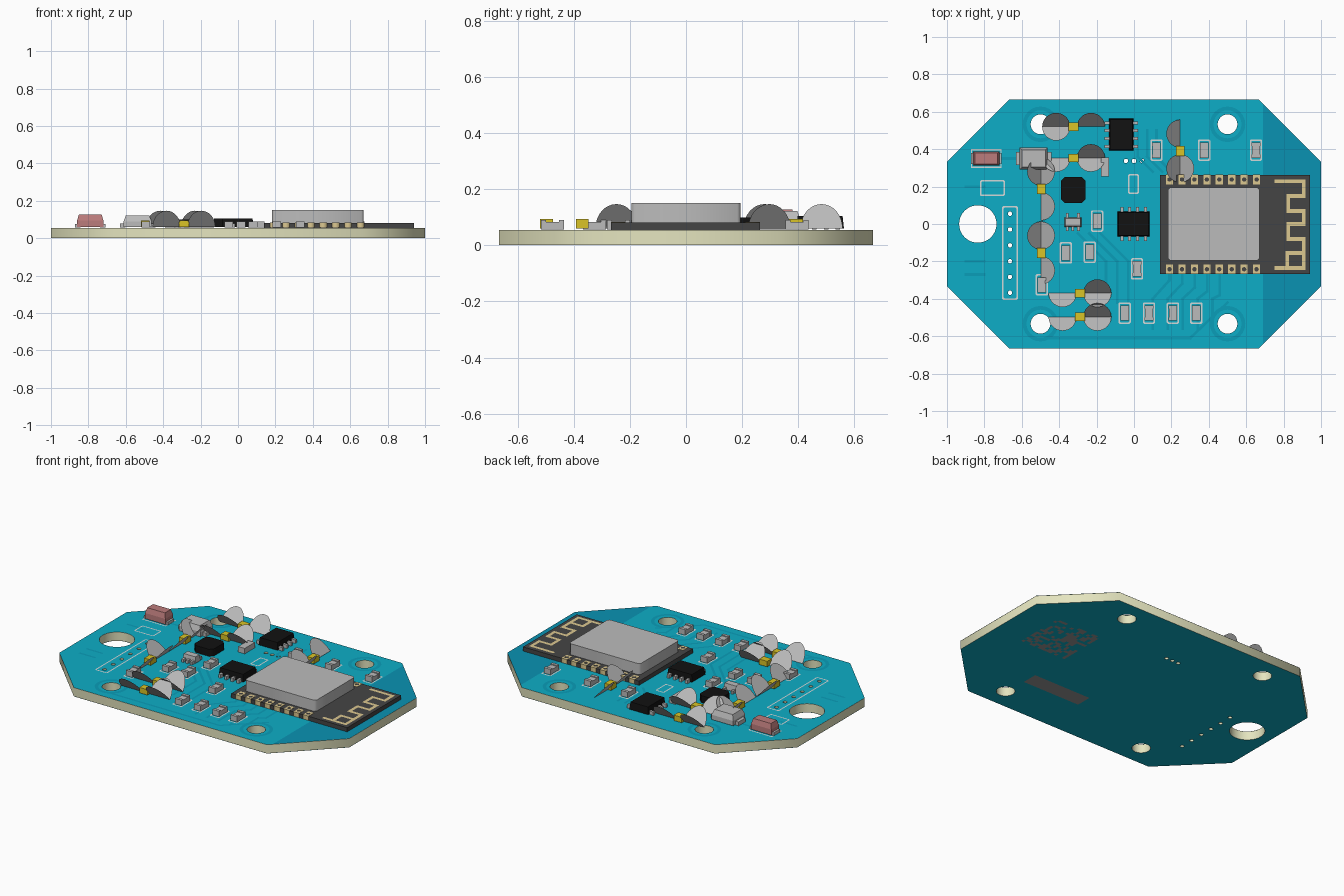
import bpy, bmesh, math, random
from mathutils import Matrix, Vector

if "Cube" in bpy.data.objects:
    bpy.data.objects.remove(bpy.data.objects["Cube"])

random.seed(4)
TOP = 0.0555
MATS = {}
COL = dict(mask=(0.004, 0.42, 0.57), dark=(0.003, 0.29, 0.45), trace=(0.003, 0.34, 0.48),
           core=(0.78, 0.78, 0.52), black=(0.006, 0.006, 0.006), module=(0.06, 0.06, 0.06),
           gold=(0.72, 0.58, 0.28), yellow=(0.7, 0.55, 0.02), pink=(0.5, 0.2, 0.2),
           silk=(0.65, 0.7, 0.7), metal=(0.5, 0.5, 0.5), print=(0.3, 0.3, 0.3))

def paint(ob, col):
    if col:
        if col not in MATS:
            MATS[col] = bpy.data.materials.new(col)
            MATS[col].diffuse_color = (*COL[col], 1)
        ob.data.materials.append(MATS[col])
    return ob

def finish(name, bm, col=None):
    me = bpy.data.meshes.new(name)
    bm.to_mesh(me)
    bm.free()
    ob = bpy.data.objects.new(name, me)
    bpy.context.collection.objects.link(ob)
    return paint(ob, col)

def sheet(name, loops, z0, z1, col=None, up=True):
    """Filled outline with holes, optionally thick."""
    cu = bpy.data.curves.new(name, 'CURVE')
    cu.dimensions, cu.fill_mode, cu.extrude = '2D', 'BOTH', (z1 - z0) / 2
    for lp in loops:
        sp = cu.splines.new('POLY')
        sp.points.add(len(lp) - 1)
        for p, (x, y) in zip(sp.points, lp):
            p.co = (x, y, 0, 1)
        sp.use_cyclic_u = True
    tmp = bpy.data.objects.new(name + "_curve", cu)
    bpy.context.collection.objects.link(tmp)
    dg = bpy.context.evaluated_depsgraph_get()
    me = bpy.data.meshes.new_from_object(tmp.evaluated_get(dg))
    bpy.data.objects.remove(tmp)
    me.materials.clear()
    if z0 == z1 and len(me.polygons) and (me.polygons[0].normal.z > 0) != up:
        me.flip_normals()
    ob = bpy.data.objects.new(name, me)
    ob.location.z = (z0 + z1) / 2
    bpy.context.collection.objects.link(ob)
    return paint(ob, col)

def circle(x, y, r, n=24):
    return [(x + r * math.cos(i * math.tau / n), y + r * math.sin(i * math.tau / n)) for i in range(n)]

def rect(x, y, w, h, c=0):
    a, b = w / 2, h / 2
    if not c:
        return [(x - a, y - b), (x + a, y - b), (x + a, y + b), (x - a, y + b)]
    return [(x - a + c, y - b), (x + a - c, y - b), (x + a, y - b + c), (x + a, y + b - c),
            (x + a - c, y + b), (x - a + c, y + b), (x - a, y + b - c), (x - a, y - b + c)]

def box(bm, x, y, w, h, z0, z1, taper=0.0):
    lo = [bm.verts.new((*p, z0)) for p in rect(x, y, w, h)]
    hi = [bm.verts.new((*p, z1)) for p in rect(x, y, w - taper, h - taper)]
    bm.faces.new(lo[::-1])
    bm.faces.new(hi)
    for i in range(4):
        j = (i + 1) % 4
        bm.faces.new((lo[i], lo[j], hi[j], hi[i]))

def boxes(name, items, col=None):
    bm = bmesh.new()
    for it in items:
        box(bm, *it)
    return finish(name, bm, col)

def strips(name, paths, w, z, col):
    bm = bmesh.new()
    for path in paths:
        for a, b in zip(path, path[1:]):
            a, b = Vector((*a, z)), Vector((*b, z))
            d = (b - a).normalized() * w / 2
            s = Vector((-d.y, d.x, 0))
            bm.faces.new([bm.verts.new(v) for v in (a - d - s, b + d - s, b + d + s, a - d + s)])
    return finish(name, bm, col)

# board: core plus coloured mask on both faces
mounts = [(sx * 0.5, sy * 0.533) for sx in (-1, 1) for sy in (-1, 1)]
pins = [(-0.663, 0.055 - 0.0845 * i) for i in range(6)] + [(-0.043 + 0.043 * i, 0.337) for i in range(3)]
outline = rect(0, 0, 2, 1.332, 0.334)
holes = [circle(x, y, 0.053) for x, y in mounts] + [circle(-0.835, 0, 0.1, 40)]
holes += [circle(x, y, 0.012, 12) for x, y in pins]
sheet("board_core", [outline] + holes, 0.0005, 0.055, "core")
sheet("board_top_mask", [outline] + holes, TOP, TOP, "mask")
sheet("board_bottom_mask", [outline] + holes, 0, 0, "mask", up=False)

# darker copper-free area and mounting rings
z = TOP + 0.0004
sheet("antenna_clear_area", [[(0.69, -0.642), (1, -0.332), (1, 0.332), (0.69, 0.642)]], z, z, "dark")
for i, (x, y) in enumerate(mounts):
    sheet(f"mount_ring_{i}", [circle(x, y, 0.095), circle(x, y, 0.075)], z, z, "trace")

# copper traces
tr = [[(0.19 + 0.067 * i, -0.27), (0.19 + 0.067 * i, -0.3 - 0.02 * i), (0.1 + 0.08 * i, -0.4), (0.1 + 0.08 * i, -0.56)]
      for i in range(5)]
tr += [[(-0.3 + 0.06 * i, -0.05), (-0.15 + 0.06 * i, -0.2), (-0.15 + 0.06 * i, -0.42)] for i in range(3)]
tr += [[(0.02 + 0.05 * i, 0.5), (0.02 + 0.05 * i, 0.36), (0.1 + 0.05 * i, 0.28)] for i in range(3)]
tr += [[(-0.45, -0.61), (0.3, -0.61), (0.5, -0.42)], [(-0.85, 0.35), (-0.6, 0.35)], [(-0.9, 0.2), (-0.8, 0.2)],
       [(-0.9, -0.2), (-0.8, -0.2)], [(-0.9, -0.27), (-0.8, -0.27)]]
strips("copper_traces", tr, 0.014, z, "trace")
strips("bottom_traces", [[(-0.6, 0.1), (-0.3, 0.1), (-0.1, -0.1), (0.0, -0.1)],
                         [(-0.6, -0.15), (-0.2, -0.15), (0.0, 0.05), (0.2, 0.05)]], 0.03, -0.0, "trace").location.z = 0.0002

# underside plain label bar and speckled square
sheet("label_bar", [rect(0.29, -0.335, 0.4, 0.1)], 0.0, 0.0, "print", up=False).location.z = -0.0004
bm = bmesh.new()
for i in range(16):
    for j in range(16):
        if random.random() < 0.5:
            vs = [bm.verts.new((*p, -0.0004)) for p in rect(0.49 + 0.02 * i, -0.03 + 0.02 * j, 0.02, 0.02)]
            bm.faces.new(vs[::-1])
finish("speckled_square", bm, "print")

# radio module with shield, edge pads and meander antenna
boxes("module_board", [(0.54, -0.002, 0.8, 0.53, 0.055, 0.082)], "module")
sheet("module_shield", [rect(0.427, 0, 0.49, 0.39, 0.012)], 0.082, 0.151, "metal")
loops = []
for i in range(8):
    for s in (-1, 1):
        x, y = 0.19 + 0.0665 * i, s * 0.24 - 0.002
        loops += [rect(x, y, 0.038, 0.052), circle(x, y, 0.012, 10)]
sheet("module_pads", loops, 0.056, 0.0835, "gold")
strips("antenna", [[(0.76, 0.228), (0.907, 0.228), (0.907, 0.15), (0.825, 0.15), (0.825, 0.07), (0.907, 0.07),
                    (0.907, 0), (0.825, 0), (0.825, -0.08), (0.907, -0.08), (0.907, -0.235), (0.76, -0.235)],
                   [(0.907, -0.155), (0.82, -0.155), (0.82, -0.235)]], 0.02, 0.083, "gold")

# capacitors: yellow body with tilted half-disc terminals
def capacitor(i, x, y, deg):
    m = Matrix.Translation((x, y, 0)) @ Matrix.Rotation(math.radians(deg), 4, 'Z')
    bm = bmesh.new()
    box(bm, 0, 0, 0.055, 0.045, 0.06, 0.094)
    finish(f"capacitor_body_{i}", bm, "yellow").matrix_world = m
    bm = bmesh.new()
    for cx, side in ((0.093, 1), (0.093, -1), (-0.093, -1)):
        pts = [(cx + 0.075 * math.cos(t), side * 0.074 * math.sin(t), 0.06 + 0.087 * math.sin(t))
               for t in (k * math.pi / 16 for k in range(17))]
        bm.faces.new([bm.verts.new(p) for p in (pts if side > 0 else pts[::-1])])
    finish(f"capacitor_terminals_{i}", bm, "metal").matrix_world = m

for i, c in enumerate([(-0.323, 0.52, 180), (-0.323, 0.353, 0), (-0.289, -0.37, 0), (-0.289, -0.497, 0),
                       (0.247, 0.39, -90), (-0.497, 0.187, 90), (-0.497, -0.155, 90)]):
    capacitor(i, *c)

# resistors: body, raised ends, printed frame
res = [(0.12, 0.395), (0.375, 0.395), (0.652, 0.395), (-0.197, 0.016), (-0.365, -0.155), (-0.237, -0.15),
       (-0.493, -0.326), (0.016, -0.24), (-0.05, -0.476), (0.08, -0.476), (0.208, -0.476), (0.333, -0.476)]
boxes("resistor_bodies", [(x, y, 0.044, 0.05, 0.057, 0.084) for x, y in res], "metal")
boxes("resistor_ends", [(x, y + s * 0.032, 0.046, 0.018, 0.056, 0.09) for x, y in res for s in (-1, 1)], "metal")
boxes("small_resistor", [(-0.155, 0.305, 0.045, 0.1, 0.056, 0.09)], "metal")
frames = [(x, y, 0.066, 0.115) for x, y in res]
frames += [(-0.663, -0.155, 0.085, 0.5), (-0.757, 0.192, 0.135, 0.085), (-0.003, 0.214, 0.06, 0.105)]
z = TOP + 0.0008
sheet("printed_frames", [lp for x, y, w, h in frames for lp in
                         (rect(x, y, w, h, 0.006), rect(x, y, w - 0.016, h - 0.016, 0.004))], z, z, "silk")

# black chips with legs
boxes("chip_bodies", [(-0.068, 0.478, 0.13, 0.17, 0.06, 0.105, 0.01), (-0.002, 0, 0.17, 0.132, 0.06, 0.105, 0.01)], "black")
legs = [(-0.068 + s * 0.075, 0.478 + (k - 1.5) * 0.042, 0.03, 0.016, 0.056, 0.078) for s in (-1, 1) for k in range(4)]
legs += [(-0.002 + (k - 1.5) * 0.042, s * 0.075, 0.016, 0.03, 0.056, 0.078) for s in (-1, 1) for k in range(4)]
legs += [(-0.327 + k * 0.03, 0.01 + s * 0.033, 0.014, 0.03, 0.056, 0.075)
         for s, ks in ((1, (-1, 1)), (-1, (-1, 0, 1))) for k in ks]
boxes("chip_legs", legs, "metal")
boxes("small_regulator", [(-0.327, 0.01, 0.09, 0.05, 0.06, 0.097, 0.01)], "metal")
sheet("inductor", [rect(-0.325, 0.181, 0.132, 0.138, 0.02)], 0.056, 0.1, "black")

# diodes: waisted bodies with metal end tabs
boxes("pink_diode", [(-0.79, 0.35, 0.14, 0.076, 0.06, 0.095), (-0.79, 0.35, 0.14, 0.076, 0.095, 0.127, 0.018)], "pink")
boxes("pink_diode_tabs", [(-0.79 + s * 0.067, 0.35, 0.03, 0.06, 0.056, 0.075) for s in (-1, 1)], "metal")
boxes("grey_diode", [(-0.537, 0.35, 0.15, 0.118, 0.06, 0.09), (-0.537, 0.35, 0.15, 0.118, 0.09, 0.122, 0.025)], "metal")
boxes("grey_diode_tabs", [(-0.537 + s * 0.08, 0.35, 0.03, 0.07, 0.056, 0.08) for s in (-1, 1)], "metal")
sheet("diode_frame", [rect(-0.79, 0.35, 0.165, 0.1), rect(-0.79, 0.35, 0.15, 0.085)], z, z, "silk")

for m in bpy.data.materials:
    if m.users and not m.is_grease_pencil:
        m.use_nodes = True
        m.node_tree.nodes["Principled BSDF"].inputs["Base Color"].default_value = m.diffuse_color
